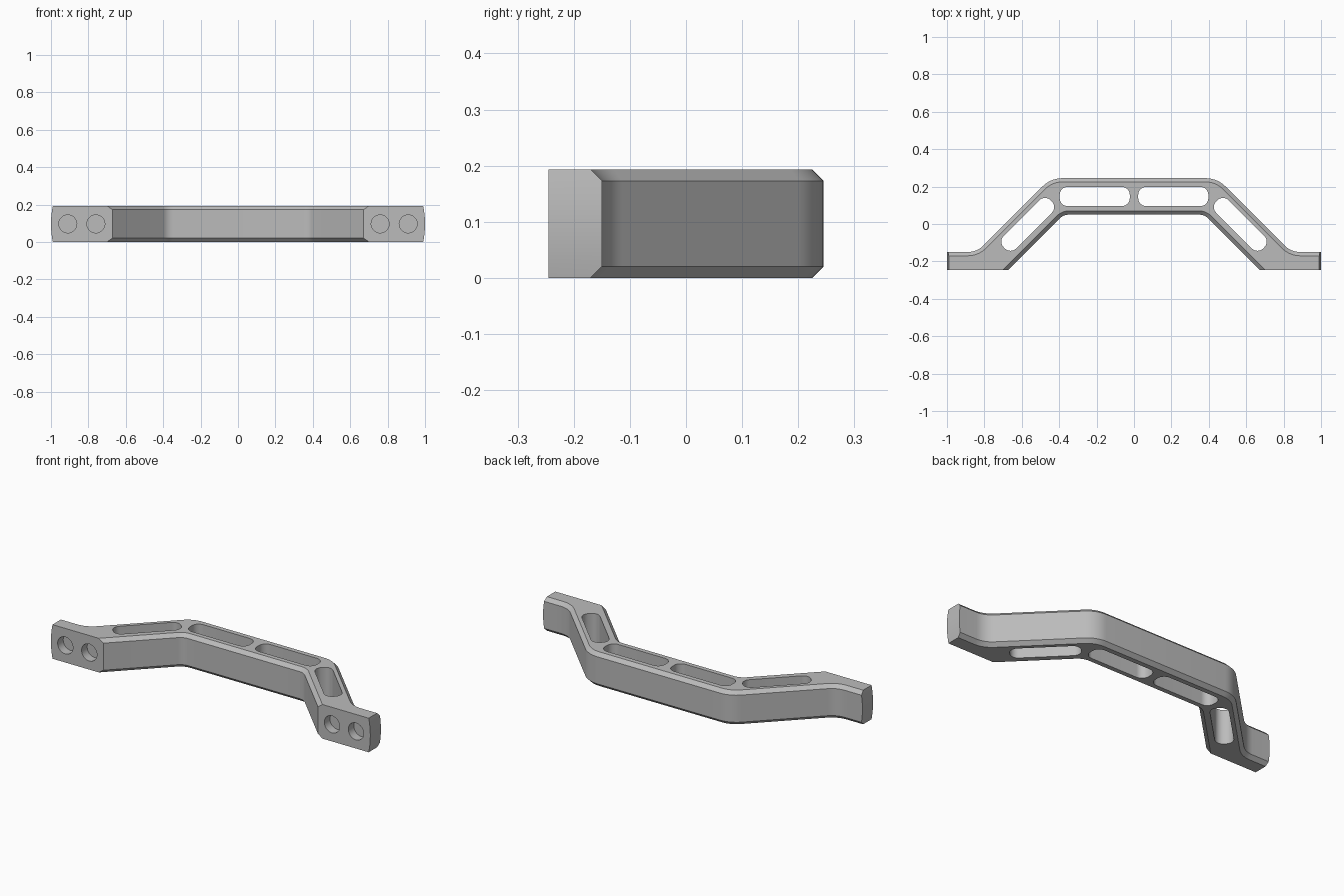
import bpy, bmesh, math
from mathutils import Vector, Matrix

cube = bpy.data.objects.get("Cube")
if cube:
    bpy.data.objects.remove(cube, do_unlink=True)

HEIGHT, CHAMFER = 0.193, 0.02
MID = HEIGHT / 2

grey = bpy.data.materials.new("satin grey")
grey.use_nodes = True
colour = (0.5, 0.5, 0.5, 1)
grey.diffuse_color = colour
grey.node_tree.nodes["Principled BSDF"].inputs["Base Color"].default_value = colour


def fillet(prev, corner, nxt, radius, steps=8):
    """Points of an arc that rounds a corner."""
    p, c, n = Vector(prev), Vector(corner), Vector(nxt)
    a, b = (p - c).normalized(), (n - c).normalized()
    half = a.angle(b) / 2
    centre = c + (a + b).normalized() * radius / math.sin(half)
    start = c + a * radius / math.tan(half) - centre
    end = c + b * radius / math.tan(half) - centre
    sweep = start.angle_signed(end)
    return [centre + Matrix.Rotation(-sweep * i / steps, 2) @ start
            for i in range(steps + 1)]


def rounded(points, radii):
    result = []
    for i, (p, r) in enumerate(zip(points, radii)):
        if r:
            result += fillet(points[i - 1], p, points[(i + 1) % len(points)], r)
        else:
            result.append(Vector(p))
    return result


def outline(d, end):
    """Plan outline; d insets the inner and outer edges but not the feet faces."""
    k, s = math.tan(math.pi / 8) * d, math.sqrt(2) * d
    half = [(0.377 + k, 0.05 + d), (0.672 + s, -0.245), (end, -0.245),
            (end, -0.15 - d), (0.84 - k, -0.15 - d), (0.445 - k, 0.245 - d)]
    radii = [0.07 + d, 0, 0, 0, 0.12 + d, 0.15 - d]
    points = half + [(-x, y) for x, y in reversed(half)]
    return rounded(points, radii + radii[::-1])


def loft(bm, rings):
    """Skin a stack of matching rings and cap both ends."""
    rings = [[bm.verts.new(p) for p in ring] for ring in rings]
    n = len(rings[0])
    for low, high in zip(rings, rings[1:]):
        for i in range(n):
            j = (i + 1) % n
            bm.faces.new((low[i], low[j], high[j], high[i]))
    bm.faces.new(rings[0][::-1])
    bm.faces.new(rings[-1])


def make_object(name, bm):
    bmesh.ops.recalc_face_normals(bm, faces=bm.faces)
    mesh = bpy.data.meshes.new(name)
    bm.to_mesh(mesh)
    bm.free()
    mesh.materials.append(grey)
    obj = bpy.data.objects.new(name, mesh)
    bpy.context.collection.objects.link(obj)
    return obj


# Handle body: chamfered bar with gently bowed ends
levels = [CHAMFER + (HEIGHT - 2 * CHAMFER) * i / 6 for i in range(7)]
rings = []
for z in [0, *levels, HEIGHT]:
    inset = CHAMFER if z in (0, HEIGHT) else 0
    end = 1 - 0.01 * ((z - MID) / MID) ** 2
    rings.append([(p.x, p.y, z) for p in outline(inset, end)])
bm = bmesh.new()
loft(bm, rings)
handle = make_object("handle", bm)

# Slots through the bar and blind screw holes in the feet
bm = bmesh.new()


def slot(x, y, length, width, angle):
    a, b = length / 2, width / 2
    shape = rounded([(-a, -b), (a, -b), (a, b), (-a, b)], [0.042] * 4)
    turn = Matrix.Rotation(angle, 2)
    flat = [turn @ p + Vector((x, y)) for p in shape]
    loft(bm, [[(p.x, p.y, z) for p in flat] for z in (-0.1, HEIGHT + 0.1)])


for side in (-1, 1):
    slot(side * 0.21, 0.147, 0.375, 0.102, 0)
    slot(side * 0.568, -0.002, 0.355, 0.094, -side * math.pi / 4)
    for x in (0.76, 0.91):
        place = Matrix.Translation((side * x, -0.245, MID)) @ Matrix.Rotation(math.pi / 2, 4, 'X')
        bmesh.ops.create_cone(bm, cap_ends=True, segments=40, radius1=0.048,
                              radius2=0.048, depth=0.1, matrix=place)
cutter = make_object("cutter", bm)
cutter.hide_render = True

cut = handle.modifiers.new("cut", 'BOOLEAN')
cut.operation, cut.solver, cut.object = 'DIFFERENCE', 'EXACT', cutter
bpy.ops.object.select_all(action='DESELECT')
handle.select_set(True)
bpy.context.view_layer.objects.active = handle
bpy.ops.object.modifier_apply(modifier=cut.name)
bpy.data.objects.remove(cutter, do_unlink=True)
bpy.ops.object.shade_smooth_by_angle(angle=math.radians(25))
